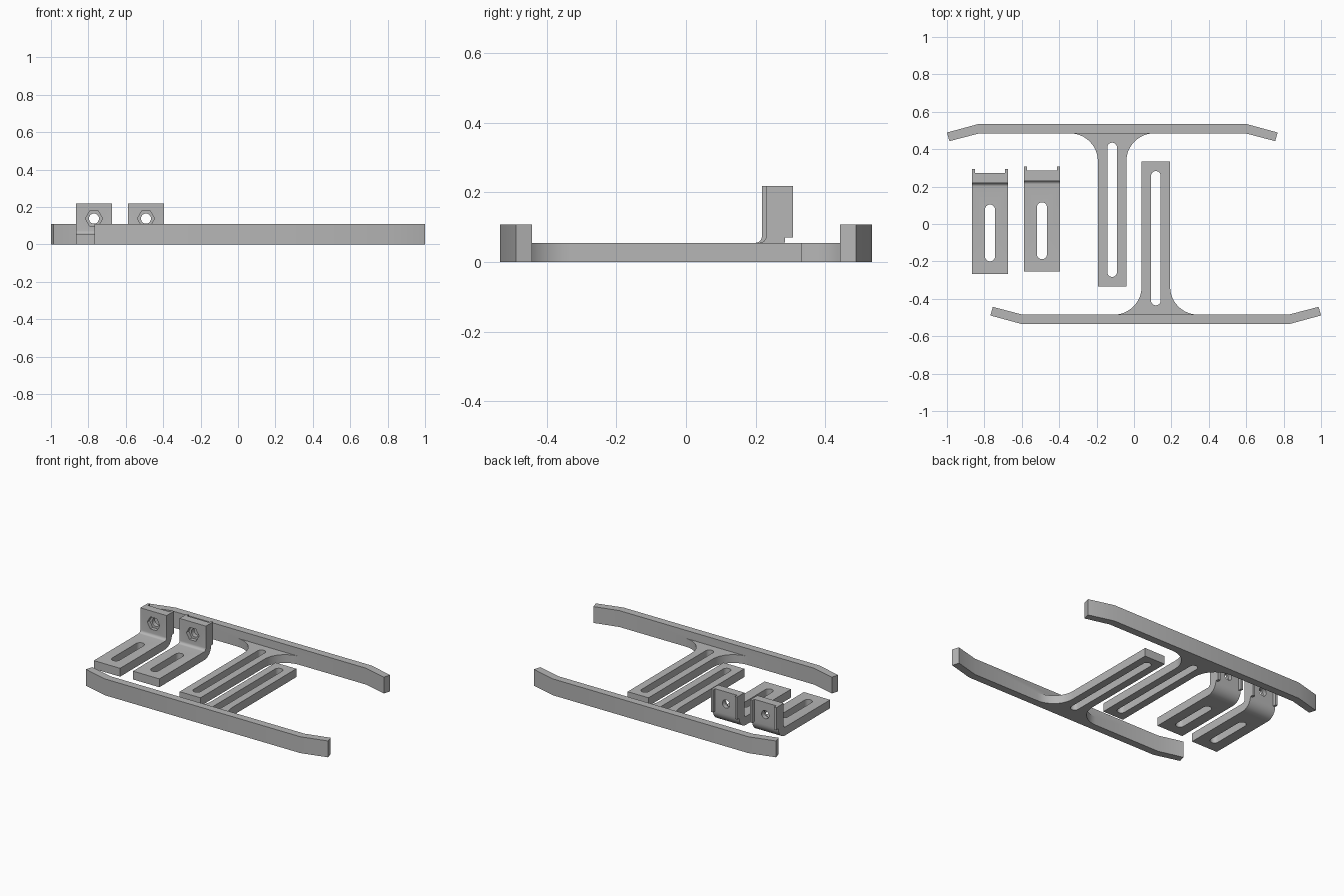
import bpy, bmesh
from math import cos, sin, pi, radians
from mathutils import Matrix

cube = bpy.data.objects.get("Cube")
if cube:
    bpy.data.objects.remove(cube, do_unlink=True)

grey = bpy.data.materials.new("plain grey")
grey.use_nodes = True
grey.diffuse_color = (0.47, 0.47, 0.47, 1)
grey.node_tree.nodes["Principled BSDF"].inputs["Base Color"].default_value = grey.diffuse_color

# Axis maps: profile (u, v) and extrusion w to world x, y, z
FLAT = lambda u, v, w: (u, v, w)
SIDE = lambda u, v, w: (w, u, v)
FRONT = lambda u, v, w: (u, w, v)


def prism(name, points, w0, w1, axes=FLAT):
    """Extrude a closed profile between two depths."""
    bm = bmesh.new()
    low = [bm.verts.new(axes(u, v, w0)) for u, v in points]
    high = [bm.verts.new(axes(u, v, w1)) for u, v in points]
    bm.faces.new(low)
    bm.faces.new(high)
    for i in range(len(points)):
        j = (i + 1) % len(points)
        bm.faces.new((low[i], low[j], high[j], high[i]))
    bmesh.ops.recalc_face_normals(bm, faces=bm.faces)
    mesh = bpy.data.meshes.new(name)
    bm.to_mesh(mesh)
    bm.free()
    mesh.materials.append(grey)
    obj = bpy.data.objects.new(name, mesh)
    bpy.context.collection.objects.link(obj)
    return obj


def arc(cx, cy, r, start, end, n=12):
    angles = [radians(start + (end - start) * i / n) for i in range(n + 1)]
    return [(cx + r * cos(a), cy + r * sin(a)) for a in angles]


def ring(cx, cy, r, n):
    return [(cx + r * cos(2 * pi * i / n), cy + r * sin(2 * pi * i / n)) for i in range(n)]


def slot(cx, y0, y1, r):
    return arc(cx, y1 - r, r, 0, 180) + arc(cx, y0 + r, r, 180, 360)


def rect(u0, u1, v0, v1):
    return [(u0, v0), (u1, v0), (u1, v1), (u0, v1)]


def combine(obj, other, operation):
    """Apply a boolean and remove the helper object."""
    other.hide_render = True
    mod = obj.modifiers.new("bool", "BOOLEAN")
    mod.operation, mod.solver, mod.object = operation, "EXACT", other
    bpy.context.view_layer.objects.active = obj
    bpy.ops.object.modifier_apply(modifier=mod.name)
    bpy.data.objects.remove(other, do_unlink=True)


def finish(obj):
    bpy.ops.object.select_all(action="DESELECT")
    obj.select_set(True)
    bpy.context.view_layer.objects.active = obj
    bpy.ops.object.shade_smooth_by_angle(angle=radians(30))


RAIL_H, THICK, TOP = 0.108, 0.055, 0.218


def skid(name, turn):
    """Rail with bent ends and a slotted arm flared into it."""
    rail = [(-1, 0.489), (-0.83, 0.535), (0.6, 0.535), (0.768, 0.489),
            (0.755, 0.443), (0.595, 0.485), (-0.825, 0.485), (-0.987, 0.443)]
    body = prism(name, rail, 0, RAIL_H)
    c, half, r, inner = -0.117, 0.076, 0.15, 0.485
    outline = [(c - half, -0.333), (c + half, -0.333)]
    outline += arc(c + half + r, inner - r, r, 180, 90)
    outline += [(c + half + r, 0.51), (c - half - r, 0.51)]
    outline += arc(c - half - r, inner - r, r, 90, 0)
    arm = prism("arm", outline, 0, THICK)
    combine(arm, prism("arm_slot", slot(c, -0.283, 0.435, 0.026), -0.1, 0.2), "DIFFERENCE")
    combine(body, arm, "UNION")
    body.data.transform(Matrix.Rotation(turn, 4, "Z"))
    finish(body)


def bracket(name, cx, dy):
    """Angled bracket with slot, nut pocket, bolt hole and rear lips."""
    half, face, back = 0.096, 0.218 + dy, 0.273 + dy
    r_in, r_out = 0.018, 0.07
    profile = [(-0.267 + dy, 0)] + arc(back - r_out, r_out, r_out, -90, 0)
    profile += [(back, TOP), (face, TOP)]
    profile += arc(face - r_in, THICK + r_in, r_in, 0, -90, 6)
    profile += [(-0.267 + dy, THICK)]
    body = prism(name, profile, cx - half, cx + half, SIDE)
    for side in (-1, 1):
        edges = sorted((cx + side * half, cx + side * (half - 0.016)))
        lip = prism("lip", rect(back - 0.02, back + 0.022, r_out, TOP), *edges, SIDE)
        combine(body, lip, "UNION")
    cutters = (
        prism("slot", slot(cx, -0.2 + dy, 0.104 + dy, 0.027), -0.1, 0.15),
        prism("nut_pocket", ring(cx, 0.138, 0.046, 6), face - 0.05, face + 0.025, FRONT),
        prism("bolt_hole", ring(cx, 0.138, 0.027, 24), face - 0.05, back + 0.05, FRONT),
    )
    for cutter in cutters:
        combine(body, cutter, "DIFFERENCE")
    finish(body)


skid("back_skid", 0)
skid("front_skid", pi)
bracket("outer_bracket", -0.77, 0)
bracket("inner_bracket", -0.492, 0.012)
